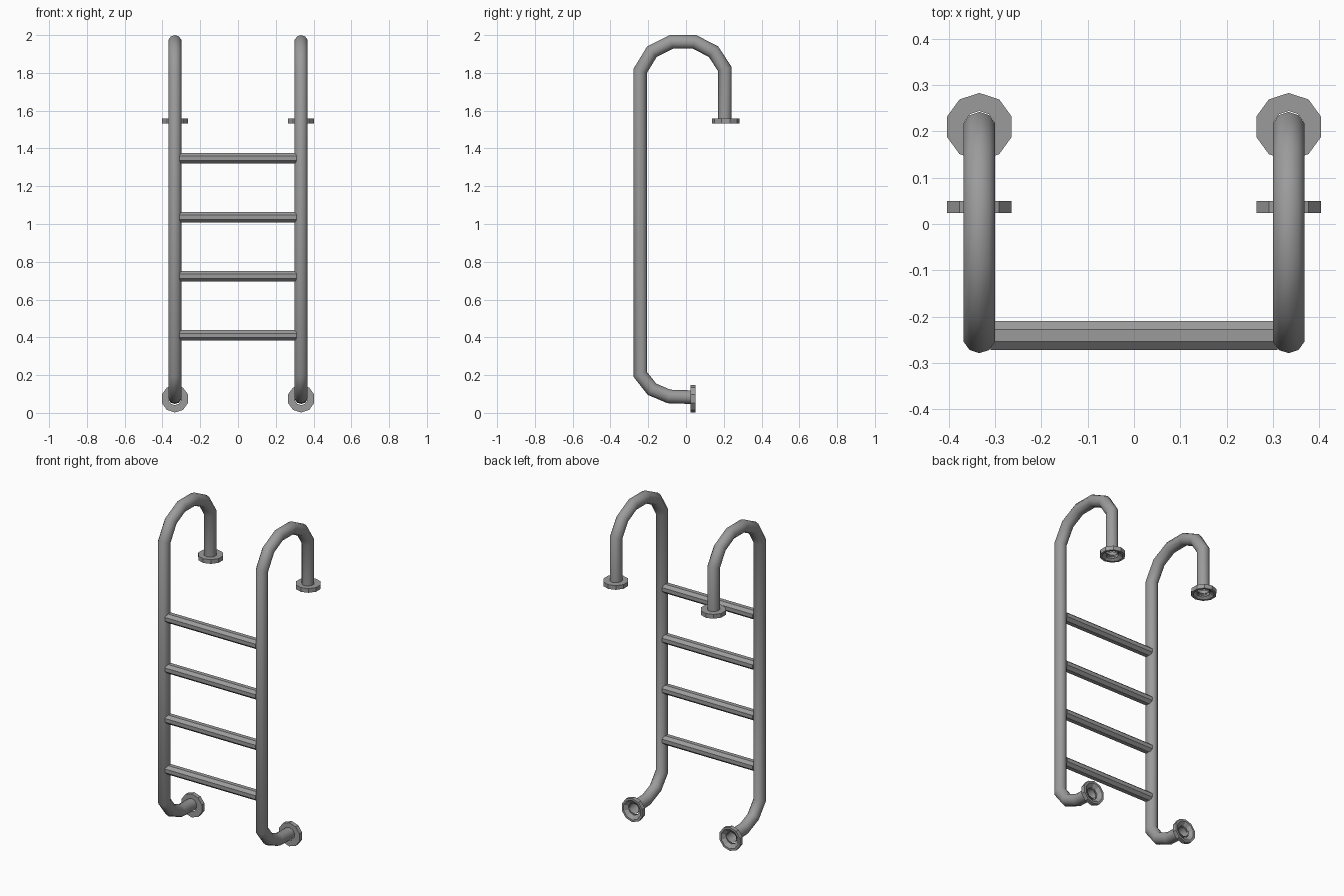
import bpy, bmesh, math
from mathutils import Vector

cube = bpy.data.objects.get("Cube")
if cube:
    bpy.data.objects.remove(cube, do_unlink=True)

steel = bpy.data.materials.new("brushed_steel")
steel.use_nodes = True
steel.diffuse_color = (0.33, 0.33, 0.33, 1)
steel.node_tree.nodes["Principled BSDF"].inputs["Base Color"].default_value = steel.diffuse_color

RAIL_X = 0.334
TUBE_R = 0.036


def finish(name, bm, angle):
    bmesh.ops.recalc_face_normals(bm, faces=bm.faces)
    mesh = bpy.data.meshes.new(name)
    bm.to_mesh(mesh)
    bm.free()
    mesh.materials.append(steel)
    obj = bpy.data.objects.new(name, mesh)
    bpy.context.collection.objects.link(obj)
    bpy.ops.object.select_all(action='DESELECT')
    obj.select_set(True)
    bpy.context.view_layer.objects.active = obj
    bpy.ops.object.shade_smooth_by_angle(angle=math.radians(angle))
    return obj


def loft(bm, rings):
    for a, b in zip(rings, rings[1:]):
        for i in range(len(a)):
            j = (i + 1) % len(a)
            bm.faces.new((a[i], a[j], b[j], b[i]))


def rail(name, x, path, sides=10):
    """Open tube swept along a bent path in the yz plane, mitred at bends."""
    bm = bmesh.new()
    pts = [Vector((x, y, z)) for y, z in path]
    rings = []
    for k, p in enumerate(pts):
        before = (p - pts[k - 1]).normalized() if k else None
        after = (pts[k + 1] - p).normalized() if k < len(pts) - 1 else None
        before, after = before or after, after or before
        tangent = (before + after).normalized()
        side = Vector((1, 0, 0)).cross(tangent) / tangent.dot(before)
        ring = []
        for i in range(sides):
            a = math.tau * i / sides
            ring.append(bm.verts.new(p + TUBE_R * (Vector((math.sin(a), 0, 0)) + side * math.cos(a))))
        rings.append(ring)
    loft(bm, rings)
    return finish(name, bm, 40)


def flange(name, location, tilt, sides=10):
    """Hollow mounting cup: closed around the tube, open on the mounting side."""
    bm = bmesh.new()
    profile = [(TUBE_R - 0.002, 0.026), (0.073, 0.026), (0.073, 0), (0.060, 0), (0.036, 0.018)]
    rings = [[bm.verts.new((r * math.sin(math.tau * i / sides), r * math.cos(math.tau * i / sides), z))
              for i in range(sides)] for r, z in profile]
    loft(bm, rings)
    obj = finish(name, bm, 20)
    obj.location = location
    obj.rotation_euler.x = tilt
    return obj


# Side rails: foot bend, upright, handle arch, deck end
path = [(0.035, 0.083), (-0.09, 0.087), (-0.18, 0.125), (-0.243, 0.205),
        (-0.243, 1.81), (-0.180, 1.913), (-0.078, 1.964), (0.045, 1.964),
        (0.145, 1.913), (0.206, 1.82), (0.206, 1.54)]
for side, x in (("right", -RAIL_X), ("left", RAIL_X)):
    rail(side + "_rail", x, path)
    flange(side + "_deck_flange", (x, 0.21, 1.533), 0)
    flange(side + "_wall_flange", (x, 0.05, 0.075), math.pi / 2)

# Treads: four octagonal bars
for n in range(4):
    bm = bmesh.new()
    rings = [[bm.verts.new((x, -0.241 + 0.034 * math.cos(math.tau * (i + 0.5) / 8),
                            0.41 + 0.3125 * n + 0.03 * math.sin(math.tau * (i + 0.5) / 8)))
              for i in range(8)] for x in (-0.31, 0.31)]
    loft(bm, rings)
    for ring in rings:
        bm.faces.new(ring)
    finish("tread_%d" % (n + 1), bm, 20)
